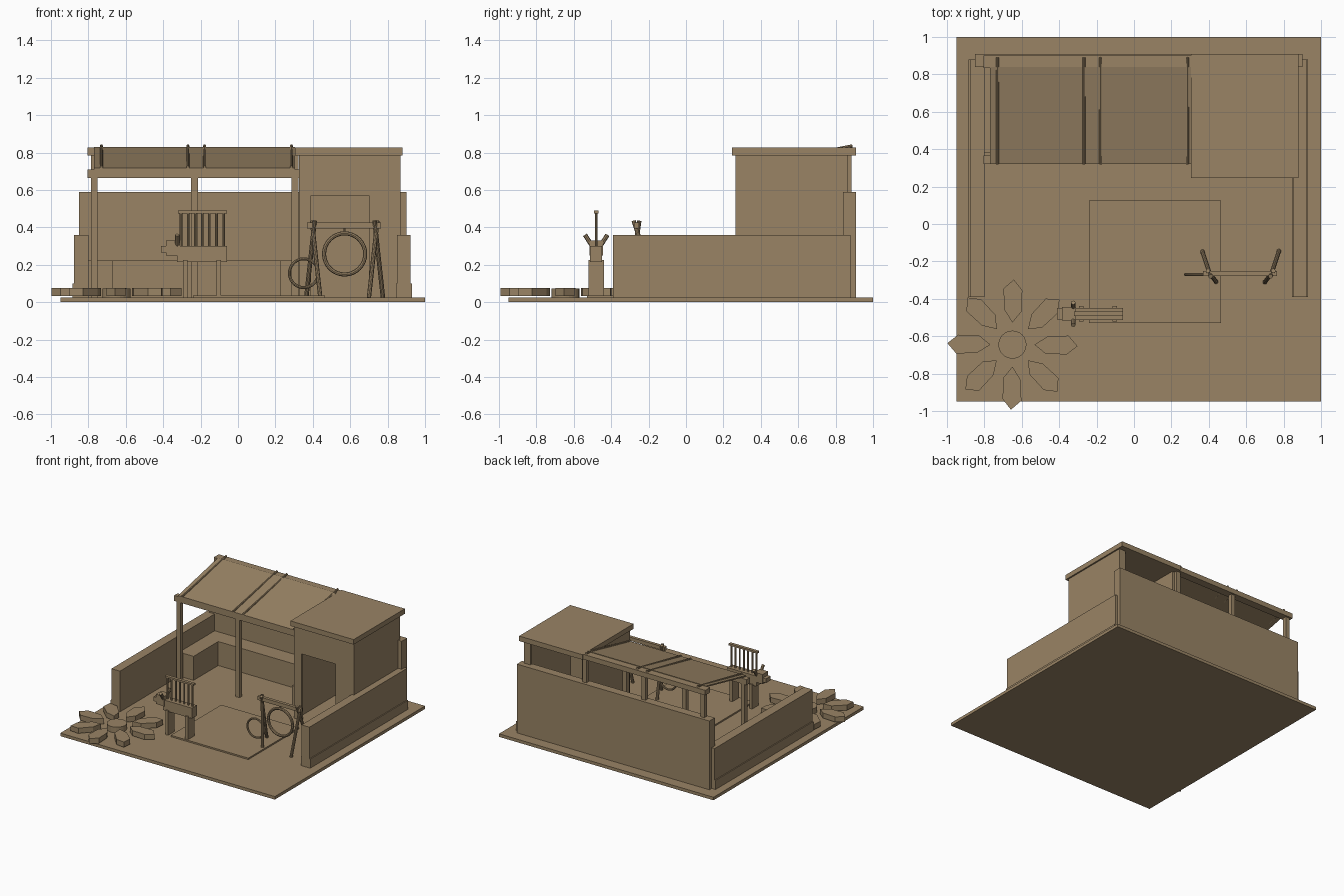
import bpy, bmesh, math
from mathutils import Vector

cube = bpy.data.objects.get("Cube")
if cube:
    bpy.data.objects.remove(cube, do_unlink=True)

COLOR = (0.32, 0.23, 0.13, 1)
tan = bpy.data.materials.new("tan clay")
tan.use_nodes = True
tan.diffuse_color = COLOR
tan.node_tree.nodes["Principled BSDF"].inputs["Base Color"].default_value = COLOR


def finish(name, bm):
    bmesh.ops.recalc_face_normals(bm, faces=bm.faces)
    mesh = bpy.data.meshes.new(name)
    bm.to_mesh(mesh)
    bm.free()
    mesh.materials.append(tan)
    obj = bpy.data.objects.new(name, mesh)
    bpy.context.collection.objects.link(obj)
    return obj


def box(name, x, y, z):
    """Box from its (min, max) range on each axis."""
    bm = bmesh.new()
    bmesh.ops.create_cube(bm, size=1)
    for v in bm.verts:
        v.co = [r[0] + (c + 0.5) * (r[1] - r[0]) for c, r in zip(v.co, (x, y, z))]
    return finish(name, bm)


def prism(name, points, z0, z1):
    bm = bmesh.new()
    face = bm.faces.new([bm.verts.new((px, py, z0)) for px, py in points])
    top = bmesh.ops.extrude_face_region(bm, geom=[face])
    bmesh.ops.translate(bm, vec=(0, 0, z1 - z0),
                        verts=[g for g in top["geom"] if isinstance(g, bmesh.types.BMVert)])
    return finish(name, bm)


def rod(name, a, b, radius, sides=10):
    a, b = Vector(a), Vector(b)
    bm = bmesh.new()
    bmesh.ops.create_cone(bm, cap_ends=True, segments=sides, radius1=radius,
                          radius2=radius, depth=(b - a).length)
    obj = finish(name, bm)
    obj.location = (a + b) / 2
    obj.rotation_euler = (b - a).to_track_quat("Z", "Y").to_euler()
    return obj


def ring(name, center, radius, thickness):
    bpy.ops.mesh.primitive_torus_add(major_radius=radius, minor_radius=thickness,
                                     major_segments=32, minor_segments=8,
                                     location=center, rotation=(math.pi / 2, 0, 0))
    obj = bpy.context.object
    obj.name = name
    obj.data.materials.append(tan)
    bpy.ops.object.shade_smooth_by_angle()


# Ground and central mat
box("ground", (-0.95, 1), (-0.95, 1), (0, 0.025))
box("mat", (-0.24, 0.465), (-0.53, 0.125), (0.02, 0.037))

# Yard walls, each side wall with a slightly wider plinth
box("back_wall", (-0.85, 0.9), (0.84, 0.91), (0.02, 0.59))
box("left_wall", (0.85, 0.922), (-0.39, 0.88), (0.02, 0.36))
box("left_wall_plinth", (0.845, 0.93), (-0.39, 0.88), (0.02, 0.1))
box("right_wall", (-0.877, -0.8), (-0.39, 0.88), (0.02, 0.36))
box("right_wall_plinth", (-0.885, -0.8), (-0.39, 0.88), (0.02, 0.1))

# Hut: side walls, front with doorway, back open above the yard wall
box("hut_inner_wall", (0.325, 0.345), (0.29, 0.86), (0.02, 0.79))
box("hut_outer_wall", (0.845, 0.868), (0.265, 0.86), (0.02, 0.79))
box("hut_front_jamb_narrow", (0.325, 0.39), (0.265, 0.29), (0.02, 0.79))
box("hut_front_jamb_wide", (0.7, 0.868), (0.265, 0.29), (0.02, 0.79))
box("hut_lintel", (0.39, 0.7), (0.265, 0.29), (0.57, 0.79))
box("hut_back_post", (0.81, 0.868), (0.84, 0.865), (0.02, 0.79))
box("hut_roof", (0.305, 0.88), (0.245, 0.91), (0.785, 0.826))

# Benches around the shelter
box("back_bench", (-0.8, 0.325), (0.7, 0.84), (0.02, 0.222))
box("right_bench", (-0.8, -0.67), (0.38, 0.7), (0.02, 0.222))
box("left_bench", (0.225, 0.325), (0.38, 0.7), (0.02, 0.222))

# Shelter posts, beams, sloping roof and rafters
for px in (-0.768, -0.232, 0.305):
    box("front_post", (px - 0.018, px + 0.018), (0.325, 0.36), (0.02, 0.67))
    box("back_post", (px - 0.018, px + 0.018), (0.85, 0.885), (0.02, 0.79))
box("front_beam", (-0.805, 0.325), (0.32, 0.365), (0.665, 0.71))
box("back_beam", (-0.805, 0.325), (0.835, 0.9), (0.785, 0.826))
roof = box("shelter_roof", (-0.77, 0.305), (0.32, 0.84), (0.708, 0.718))
for v in roof.data.vertices:
    if v.co.y > 0.5:
        v.co.z += 0.112
for px in (-0.73, -0.268, -0.178, 0.285):
    rod("rafter", (px, 0.32, 0.722), (px, 0.89, 0.836), 0.008, 8)

# Stone flower
CX, CY = -0.65, -0.645
disc = [(CX + 0.075 * math.cos(i * math.tau / 24), CY + 0.075 * math.sin(i * math.tau / 24))
        for i in range(24)]
prism("flower_center", disc, 0.025, 0.072)
petal = [(0.118, 0), (0.176, -0.048), (0.29, -0.053), (0.348, -0.008), (0.3, 0.048), (0.187, 0.043)]
for i in range(8):
    c, s = math.cos(i * math.tau / 8), math.sin(i * math.tau / 8)
    prism("flower_petal", [(CX + u * c - v * s, CY + u * s + v * c) for u, v in petal], 0.032, 0.075)

# Animal-shaped seat with a railing on its back
MID = -0.48
box("animal_body", (-0.325, -0.06), (MID - 0.032, MID + 0.032), (0.215, 0.3))
for x0 in (-0.295, -0.115):
    box("animal_leg", (x0, x0 + 0.025), (MID - 0.042, MID + 0.042), (0.02, 0.225))
box("animal_neck", (-0.385, -0.31), (MID - 0.035, MID + 0.035), (0.25, 0.33))
box("animal_muzzle", (-0.412, -0.38), (MID - 0.03, MID + 0.03), (0.265, 0.3))
for side in (-1, 1):
    rod("animal_ear", (-0.325, MID + side * 0.025, 0.305), (-0.325, MID + side * 0.06, 0.36), 0.012, 8)
box("railing_top", (-0.32, -0.06), (MID - 0.013, MID + 0.013), (0.475, 0.49))
for i in range(7):
    px = -0.305 + i * 0.038
    rod("railing_bar", (px, MID, 0.295), (px, MID, 0.48), 0.007, 8)

# Swing frame with hanging rings
for side in (-1, 1):
    rod("swing_rear_leg", (0.57 + side * 0.205, -0.145, 0.025), (0.57 + side * 0.16, -0.28, 0.435), 0.012)
    rod("swing_front_leg", (0.57 + side * 0.13, -0.31, 0.025), (0.57 + side * 0.175, -0.25, 0.435), 0.012)
box("swing_bar", (0.37, 0.765), (-0.278, -0.252), (0.395, 0.425))
ring("large_ring", (0.57, -0.262, 0.258), 0.11, 0.011)
ring("small_ring", (0.352, -0.27, 0.155), 0.077, 0.008)
rod("large_ring_hanger", (0.57, -0.262, 0.365), (0.57, -0.262, 0.4), 0.006, 8)
